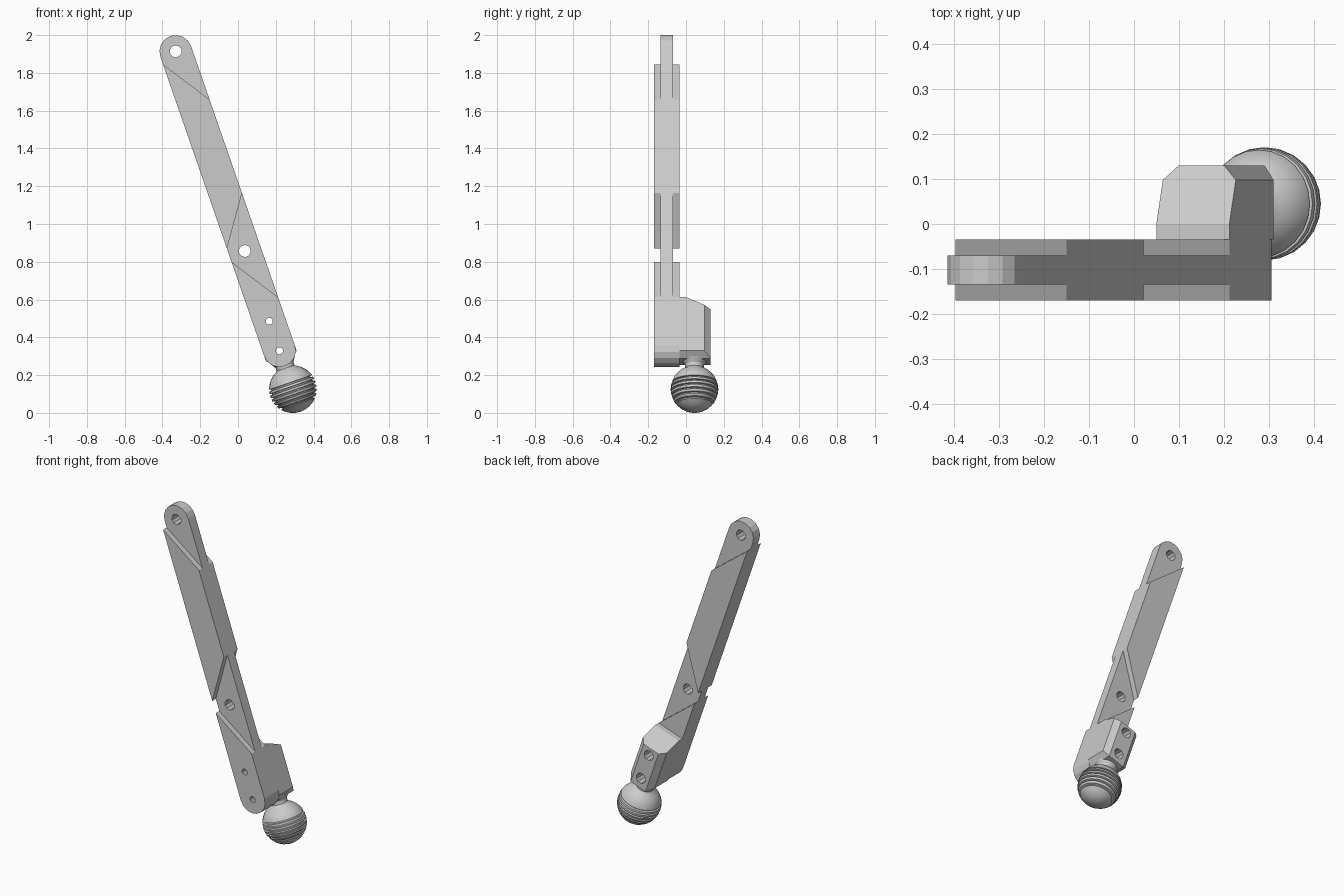
import bpy, bmesh, math
from mathutils import Vector

if "Cube" in bpy.data.objects:
    bpy.data.objects.remove(bpy.data.objects["Cube"], do_unlink=True)

grey = bpy.data.materials.new("plain grey")
grey.use_nodes = True
colour = (0.6, 0.6, 0.6, 1)
grey.diffuse_color = colour
grey.node_tree.nodes["Principled BSDF"].inputs["Base Color"].default_value = colour

# Leaning frame: s runs down the bar from the top pivot, t runs across it
LEAN = math.radians(19.13)
ALONG = Vector((math.sin(LEAN), 0, -math.cos(LEAN)))
ACROSS = Vector((math.cos(LEAN), 0, math.sin(LEAN)))
TOP = Vector((-0.33, 0, 1.914))
W = 0.086                      # half width of the bar
END = 1.678                    # centre of the rounded lower end
FRONT, CORE_F, CORE_B, BACK = -0.17, -0.135, -0.07, -0.035


def place(t, s, y):
    return TOP + ACROSS * t + ALONG * s + Vector((0, y, 0))


def finish(name, bm):
    bmesh.ops.recalc_face_normals(bm, faces=bm.faces)
    mesh = bpy.data.meshes.new(name)
    bm.to_mesh(mesh)
    bm.free()
    mesh.materials.append(grey)
    obj = bpy.data.objects.new(name, mesh)
    bpy.context.scene.collection.objects.link(obj)
    return obj


def loft(ring_a, ring_b):
    bm = bmesh.new()
    a = [bm.verts.new(p) for p in ring_a]
    b = [bm.verts.new(p) for p in ring_b]
    bm.faces.new(a)
    bm.faces.new(b)
    for i in range(len(a)):
        j = (i + 1) % len(a)
        bm.faces.new((a[i], a[j], b[j], b[i]))
    return bm


def slab(name, outline, y0, y1):
    return finish(name, loft([place(t, s, y0) for t, s in outline],
                             [place(t, s, y1) for t, s in outline]))


def arc(centre, start, sweep, r=W, steps=8):
    angles = [start + sweep * i / steps for i in range(steps + 1)]
    return [(r * math.cos(a), centre + r * math.sin(a)) for a in angles]


def drill(obj, holes):
    # holes: (s, radius, y start, y end)
    for s, r, y0, y1 in holes:
        cutter = slab("hole_cutter", arc(s, 0, math.tau, r, 10)[:-1], y0, y1)
        cutter.hide_render = True
        mod = obj.modifiers.new("hole", "BOOLEAN")
        mod.operation, mod.solver, mod.object = "DIFFERENCE", "EXACT", cutter
        bpy.context.view_layer.update()
        graph = bpy.context.evaluated_depsgraph_get()
        obj.data = bpy.data.meshes.new_from_object(obj.evaluated_get(graph))
        obj.modifiers.clear()
        bpy.data.objects.remove(cutter, do_unlink=True)


pivots = [(s, 0.032, -0.3, 0.3) for s in (0, 1.119)]
screws = [(s, 0.019, -0.3, 0.3) for s in (1.512, END)]
lower_end = arc(END, 0, math.pi)

# Thin core running the full length
core = slab("bar_core", lower_end + arc(0, math.pi, math.pi), CORE_F, CORE_B)
drill(core, pivots + screws)

# Thick cheeks with slanted ends on both faces
upper = [(-W, 0.043), (W, 0.30), (W, 0.824), (-W, 1.076)]
lower = [(-W, 1.15), (W, 1.407)] + lower_end
for side, y0, y1 in (("front", FRONT, CORE_F), ("back", CORE_B, BACK)):
    slab(side + "_upper_cheek", upper, y0, y1)
    drill(slab(side + "_lower_cheek", lower, y0, y1), screws)

# Mounting block behind the lower end, with chamfered back and bottom corners
FAR, BASE = 0.13, 1.739
side_shape = [(BACK, 1.407), (0, 1.407), (FAR, 1.465), (FAR, BASE), (BACK, BASE)]
bm = loft([place(-W, s, y) for y, s in side_shape],
          [place(W, s, y) for y, s in side_shape])


def is_corner(edge):
    a, b = (v.co for v in edge.verts)
    if abs((a - b).dot(ACROSS)) > 0.01:
        return False
    at_back = min(a.y, b.y) > FAR - 0.001
    at_base = min((p - TOP).dot(ALONG) for p in (a, b)) > BASE - 0.001
    return at_back or at_base


bmesh.ops.bevel(bm, geom=[e for e in bm.edges if is_corner(e)], offset=0.032,
                segments=1, affect="EDGES", profile=0.5)
block = finish("mounting_block", bm)
drill(block, screws + [(s, 0.032, 0.06, 0.3) for s in (1.512, END)])

# Ridged ball on a short neck, turned around the bar's axis
R, CENTRE, BALL_Y = 0.126, 1.893, 0.045


def ball_point(h, depth=0):
    return (math.sqrt(max(R * R - h * h, 0)) - depth, CENTRE + h)


profile = [(0, 1.73), (0.068, 1.73), (0.05, 1.757), (0.05, 1.776)]
profile += [ball_point(h) for h in (-0.115, -0.1, -0.08, -0.065)]
for i in range(6):
    h = -0.05 + i * 0.022
    profile += [ball_point(h), ball_point(h + 0.012),
                ball_point(h + 0.014, 0.012), ball_point(h + 0.02, 0.012)]
profile += [ball_point(h) for h in (0.083, 0.1, 0.115, 0.123, R)]

bm = bmesh.new()
verts = [bm.verts.new(place(r, s, BALL_Y)) for r, s in profile]
edges = [bm.edges.new(pair) for pair in zip(verts, verts[1:])]
bmesh.ops.spin(bm, geom=verts + edges, cent=place(0, CENTRE, BALL_Y), axis=ALONG,
               angle=math.tau, steps=24, use_duplicate=False)
bmesh.ops.remove_doubles(bm, verts=bm.verts, dist=0.0002)
ball = finish("ridged_ball", bm)
bpy.ops.object.select_all(action="DESELECT")
ball.select_set(True)
bpy.context.view_layer.objects.active = ball
bpy.ops.object.shade_smooth_by_angle(angle=math.radians(30))
